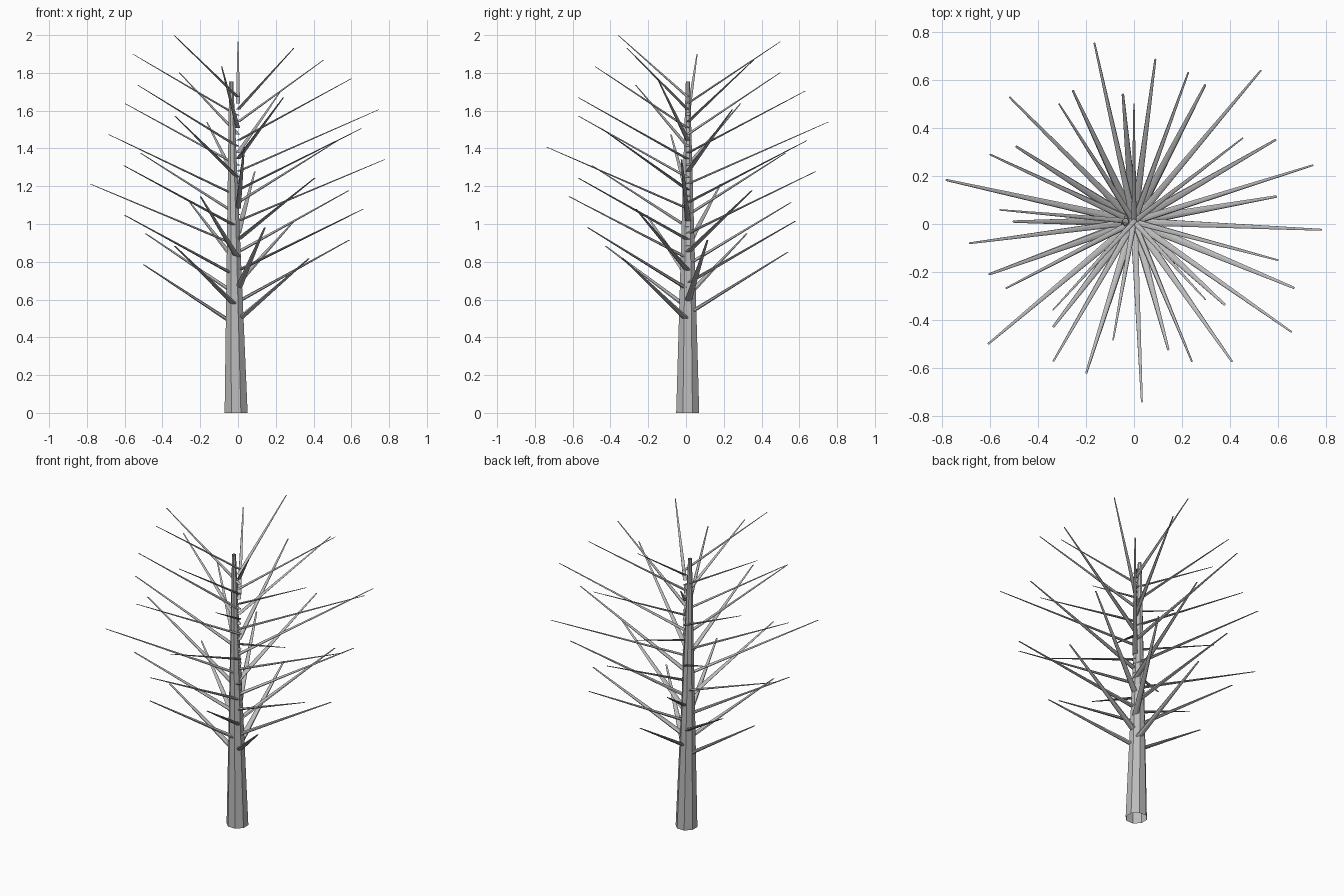
import bpy, bmesh, math
from mathutils import Vector

cube = bpy.data.objects.get("Cube")
if cube:
    bpy.data.objects.remove(cube, do_unlink=True)

# Bark colour
bark = bpy.data.materials.new("grey_bark")
bark.use_nodes = True
grey = (0.5, 0.5, 0.5, 1)
bark.diffuse_color = grey
bark.node_tree.nodes["Principled BSDF"].inputs["Base Color"].default_value = grey

SIDES = 8


def tapered_limb(name, start, end, start_radius, end_radius):
    """Open octagonal tube between two level rings."""
    bm = bmesh.new()
    rings = []
    for centre, radius in ((start, start_radius), (end, end_radius)):
        ring = []
        for k in range(SIDES):
            a = math.tau * (k + 0.5) / SIDES
            offset = Vector((math.cos(a), math.sin(a), 0)) * radius
            ring.append(bm.verts.new(Vector(centre) + offset))
        rings.append(ring)
    low, high = rings
    for k in range(SIDES):
        n = (k + 1) % SIDES
        bm.faces.new((low[k], low[n], high[n], high[k]))
    mesh = bpy.data.meshes.new(name)
    bm.to_mesh(mesh)
    bm.free()
    mesh.materials.append(bark)
    bpy.context.collection.objects.link(bpy.data.objects.new(name, mesh))


# Trunk: tapered octagon leaning slightly sideways
tapered_limb("trunk", (-0.01, 0.009, 0), (-0.036, 0.01, 1.755), 0.066, 0.012)

# Branches: golden-angle spiral, reach in hundredths of a unit
reach = [50, 51, 53, 55, 60, 58, 55, 64, 64, 72, 60, 66, 68, 80, 71, 68, 79, 78, 73,
         75, 82, 69, 80, 76, 67, 78, 66, 63, 66, 60, 62, 58, 50, 57, 56, 44, 49, 50]
step = math.radians(137.5)
axis = Vector((0, 0.01, 0))
for i, length in enumerate(reach):
    angle = math.pi + i * step
    out = Vector((math.cos(angle), math.sin(angle), 0)) * length / 100
    base = axis + Vector((0, 0, 0.458 + 0.0328 * i))
    tip = axis + out + Vector((0, 0, 0.785 + 0.0328 * i))
    thick = 0.022 - 0.011 * i / len(reach)
    tapered_limb(f"branch_{i + 1}", base, tip, thick, thick * 0.25)
